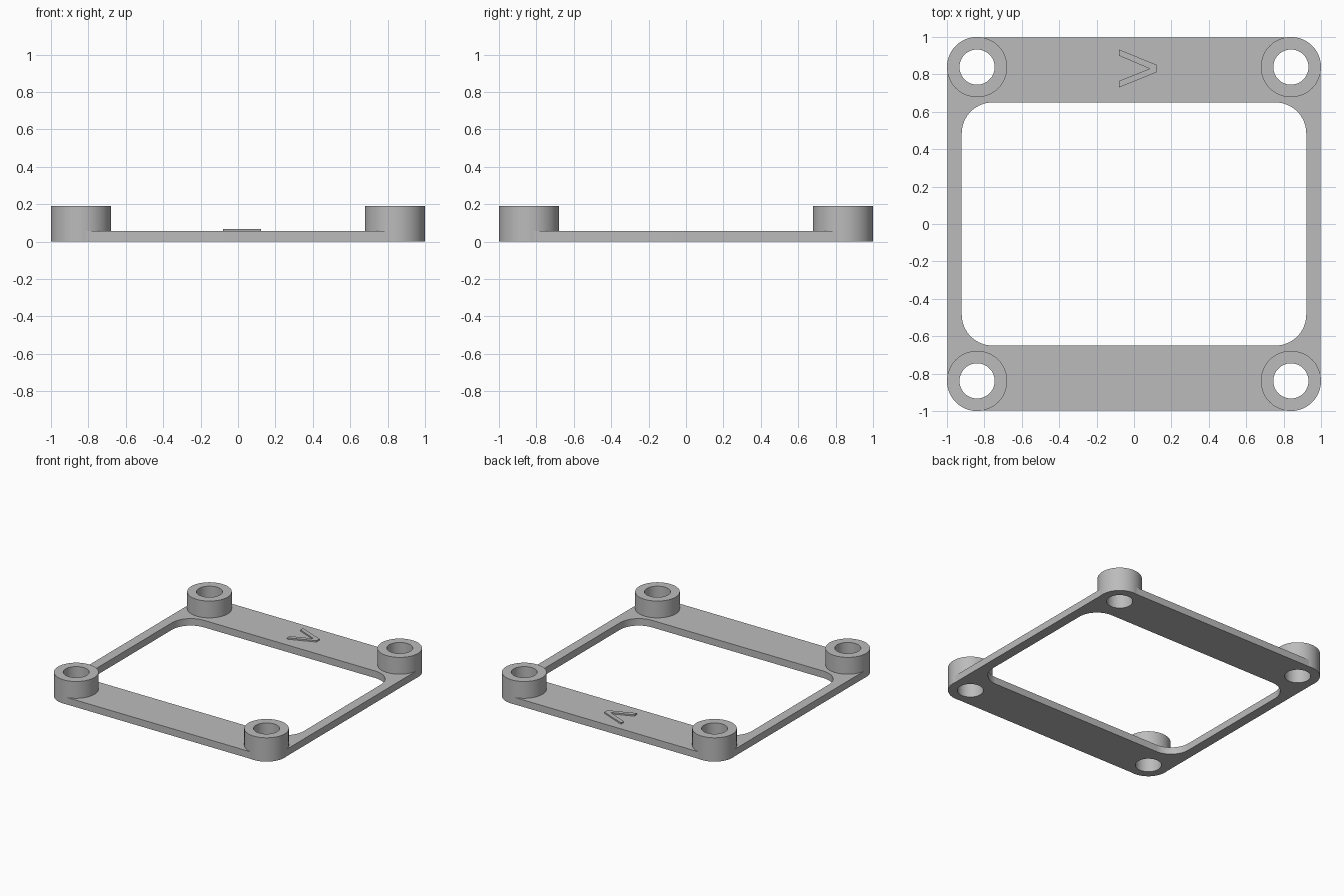
import bpy
import bmesh
from math import sin, cos, pi, radians

cube = bpy.data.objects.get("Cube")
if cube:
    bpy.data.objects.remove(cube, do_unlink=True)

# Main sizes
BOSS_POS, BOSS_R, BORE_R = 0.839, 0.161, 0.094
PLATE_TOP, BOSS_TOP, ARROW_TOP = 0.056, 0.19, 0.067

grey = bpy.data.materials.new("plain grey")
grey.use_nodes = True
COLOUR = (0.5, 0.5, 0.5, 1)
grey.diffuse_color = COLOUR
grey.node_tree.nodes["Principled BSDF"].inputs["Base Color"].default_value = COLOUR


def rounded_rect(hx, hy, r, steps=16):
    """Outline of a rectangle with rounded corners, counter-clockwise."""
    points = []
    for i, (sx, sy) in enumerate([(1, 1), (-1, 1), (-1, -1), (1, -1)]):
        for k in range(steps + 1):
            a = (i + k / steps) * pi / 2
            points.append((sx * (hx - r) + r * cos(a), sy * (hy - r) + r * sin(a)))
    return points


def circle(cx, cy, r, n=64):
    return [(cx + r * cos(2 * pi * k / n), cy + r * sin(2 * pi * k / n)) for k in range(n)]


def extrude_outlines(name, outlines, z0, z1):
    """Solid from an outer outline and any hole outlines."""
    curve = bpy.data.curves.new(name, 'CURVE')
    curve.dimensions = '2D'
    curve.fill_mode = 'BOTH'
    curve.extrude = (z1 - z0) / 2
    for points in outlines:
        spline = curve.splines.new('POLY')
        spline.points.add(len(points) - 1)
        for p, (x, y) in zip(spline.points, points):
            p.co = (x, y, 0, 1)
        spline.use_cyclic_u = True
    obj = bpy.data.objects.new(name, curve)
    obj.location.z = (z0 + z1) / 2
    bpy.context.collection.objects.link(obj)
    bpy.ops.object.select_all(action='DESELECT')
    obj.select_set(True)
    bpy.context.view_layer.objects.active = obj
    bpy.ops.object.convert(target='MESH')
    obj = bpy.context.view_layer.objects.active

    # Weld caps to walls
    bm = bmesh.new()
    bm.from_mesh(obj.data)
    bmesh.ops.remove_doubles(bm, verts=bm.verts, dist=0.0001)
    bmesh.ops.recalc_face_normals(bm, faces=bm.faces)
    bm.to_mesh(obj.data)
    bm.free()
    obj.data.materials.clear()
    obj.data.materials.append(grey)
    bpy.ops.object.shade_smooth_by_angle(angle=radians(30))
    return obj


corners = {
    "front_right": (-BOSS_POS, -BOSS_POS), "front_left": (BOSS_POS, -BOSS_POS),
    "back_right": (-BOSS_POS, BOSS_POS), "back_left": (BOSS_POS, BOSS_POS),
}

# Flat frame: the corner openings are hidden inside the bosses
frame = [rounded_rect(0.998, 0.998, 0.16), rounded_rect(0.921, 0.65, 0.165)]
frame += [circle(x, y, 0.13) for x, y in corners.values()]
extrude_outlines("frame_plate", frame, 0, PLATE_TOP)

# Hollow corner bosses
for label, (x, y) in corners.items():
    extrude_outlines(label + "_boss", [circle(x, y, BOSS_R), circle(x, y, BORE_R)], 0, BOSS_TOP)

# Raised direction arrow on the back bar
arrow = [(-0.08, 0.933), (-0.08, 0.9), (0.084, 0.83), (-0.08, 0.765),
         (-0.08, 0.73), (0.123, 0.812), (0.123, 0.85)]
extrude_outlines("direction_arrow", [arrow], PLATE_TOP - 0.01, ARROW_TOP)
